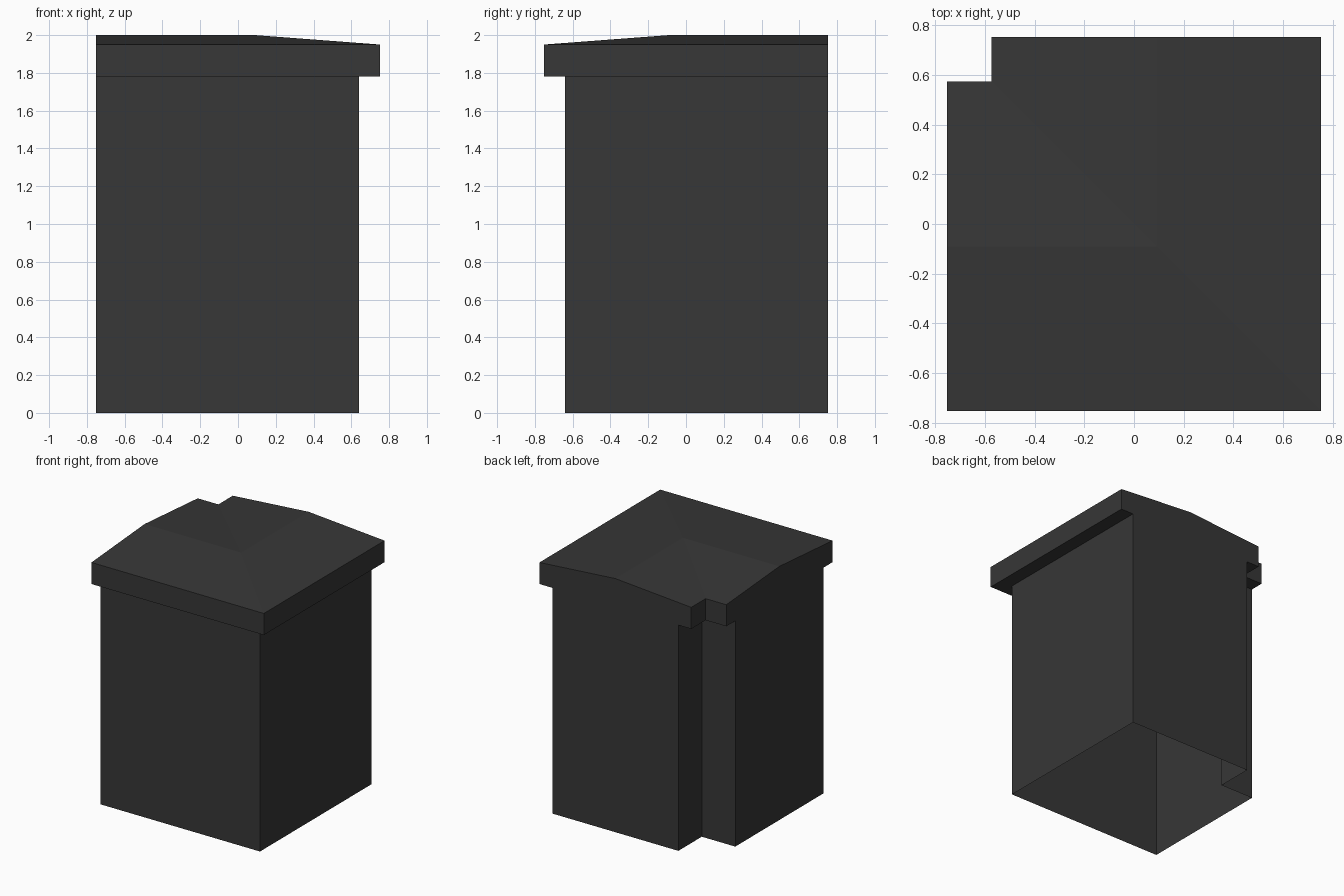
import bpy, bmesh

if "Cube" in bpy.data.objects:
    bpy.data.objects.remove(bpy.data.objects["Cube"])

END = 0.752     # where the two arms of the corner are cut off
RIDGE = 0.09    # ridge line offset from the centre

# wall and coping section: (offset from the ridge, height), open at the bottom
half = [(0.55, 0), (0.55, 1.78), (0.662, 1.78), (0.662, 1.95)]
profile = [(-o, z) for o, z in half] + [(0, 2.0)] + half[::-1]

# sweep the section around the mitred corner: left end, corner, back end
bm = bmesh.new()
rows = []
for o, z in profile:
    d = RIDGE + o
    rows.append([bm.verts.new(p) for p in ((-END, -d, z), (d, -d, z), (d, END, z))])
for a, b in zip(rows, rows[1:]):
    for i in range(2):
        bm.faces.new((a[i], a[i + 1], b[i + 1], b[i]))

# flat ends
for i in (0, 2):
    bm.faces.new([r[i] for r in rows])
bmesh.ops.recalc_face_normals(bm, faces=bm.faces)
top = max(bm.faces, key=lambda f: f.calc_center_median().z)
if top.normal.z < 0:
    bmesh.ops.reverse_faces(bm, faces=bm.faces)

mesh = bpy.data.meshes.new("corner_wall")
bm.to_mesh(mesh)
bm.free()
mat = bpy.data.materials.new("charcoal")
mat.diffuse_color = (0.038, 0.038, 0.038, 1)
mat.use_nodes = True
mat.node_tree.nodes["Principled BSDF"].inputs["Base Color"].default_value = mat.diffuse_color
mesh.materials.append(mat)
wall = bpy.data.objects.new("corner_wall", mesh)
bpy.context.collection.objects.link(wall)
